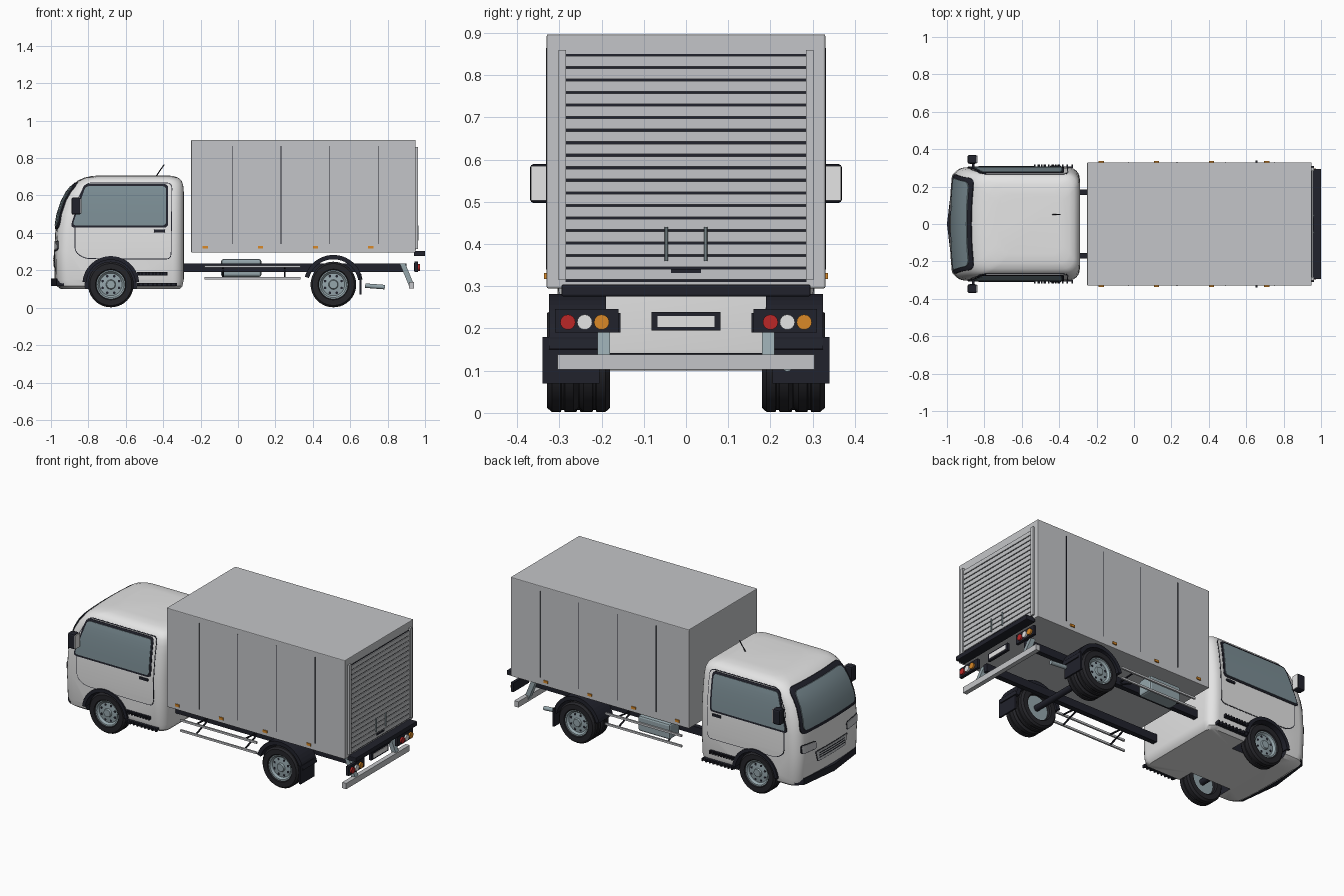
import bpy, bmesh, math
from mathutils import Vector, Matrix

cube = bpy.data.objects.get("Cube")
if cube:
    bpy.data.objects.remove(cube, do_unlink=True)


def material(name, *rgb):
    m = bpy.data.materials.new(name)
    m.use_nodes = True
    m.diffuse_color = (*rgb, 1)
    m.node_tree.nodes["Principled BSDF"].inputs["Base Color"].default_value = (*rgb, 1)
    return m


WHITE = material("cab white", .78, .78, .78)
GREY = material("cargo grey", .55, .56, .58)
DARK = material("dark trim", .015, .016, .025)
TYRE = material("tyre rubber", .018, .018, .022)
GLASS = material("window glass", .2, .27, .3)
METAL = material("blue grey metal", .3, .38, .41)
RED = material("red lamp", .5, .02, .02)
AMBER = material("amber lamp", .7, .25, .02)


def finish(name, bm, mat, smooth=False):
    bmesh.ops.remove_doubles(bm, verts=bm.verts, dist=1e-5)
    bmesh.ops.recalc_face_normals(bm, faces=bm.faces)
    me = bpy.data.meshes.new(name)
    bm.to_mesh(me)
    bm.free()
    me.materials.append(mat)
    ob = bpy.data.objects.new(name, me)
    bpy.context.collection.objects.link(ob)
    if smooth:
        soften(ob)
    return ob


def soften(ob):
    bpy.ops.object.select_all(action='DESELECT')
    ob.select_set(True)
    bpy.context.view_layer.objects.active = ob
    bpy.ops.object.shade_smooth_by_angle(angle=math.radians(35))


def box(name, x, y, z, mat, bevel=0):
    bm = bmesh.new()
    size = [b - a for a, b in (x, y, z)]
    mid = [(a + b) / 2 for a, b in (x, y, z)]
    bmesh.ops.create_cube(bm, size=1, matrix=Matrix.Translation(mid) @ Matrix.Diagonal((*size, 1)))
    if bevel:
        bmesh.ops.bevel(bm, geom=bm.edges, offset=bevel, segments=2, affect='EDGES', profile=.5)
    return finish(name, bm, mat)


def prism(name, pts, axis, a, b, mat):
    place = {'x': lambda u, v, t: (t, u, v), 'y': lambda u, v, t: (u, t, v),
             'z': lambda u, v, t: (u, v, t)}[axis]
    bm = bmesh.new()
    face = bm.faces.new([bm.verts.new(place(u, v, a)) for u, v in pts])
    ext = bmesh.ops.extrude_face_region(bm, geom=[face])
    shift = Vector(place(0, 0, b - a))
    bmesh.ops.translate(bm, vec=shift, verts=[g for g in ext['geom'] if isinstance(g, bmesh.types.BMVert)])
    return finish(name, bm, mat)


def rod(name, p, q, r, mat, sides=16):
    p, q = Vector(p), Vector(q)
    turn = (q - p).to_track_quat('Z', 'Y').to_matrix().to_4x4()
    bm = bmesh.new()
    bmesh.ops.create_cone(bm, cap_ends=True, segments=sides, radius1=r, radius2=r,
                          depth=(q - p).length, matrix=Matrix.Translation((p + q) / 2) @ turn)
    return finish(name, bm, mat, True)


def lathe(name, profile, centre, mat, steps=40):
    # closed (radius, y) profile spun about the axle
    bm = bmesh.new()
    vs = [bm.verts.new((r, y, 0)) for r, y in profile]
    es = [bm.edges.new((vs[i - 1], vs[i])) for i in range(len(vs))]
    bmesh.ops.spin(bm, geom=vs + es, cent=(0, 0, 0), axis=(0, 1, 0), angle=math.tau, steps=steps)
    bmesh.ops.translate(bm, verts=bm.verts, vec=centre)
    return finish(name, bm, mat, True)


def arch(cx, cz, r0, r1, a0, a1, n=20):
    ang = [math.radians(a0 + (a1 - a0) * i / n) for i in range(n + 1)]
    ring = [(r1, a) for a in ang] + [(r0, a) for a in reversed(ang)]
    return [(cx + r * math.cos(a), cz + r * math.sin(a)) for r, a in ring]


def rounded(pts, r, n=4):
    out = []
    for i, p in enumerate(pts):
        p, a, b = Vector(p), Vector(pts[i - 1]), Vector(pts[(i + 1) % len(pts)])
        a, b = p + (a - p).normalized() * r, p + (b - p).normalized() * r
        out += [tuple(a * (1 - t) ** 2 + p * 2 * t * (1 - t) + b * t * t) for t in (k / n for k in range(n + 1))]
    return out


def grow(pts, d):
    lo = [min(c) for c in zip(*pts)]
    hi = [max(c) for c in zip(*pts)]
    return [tuple(c + d * (2 * (c - l) / (h - l) - 1) for c, l, h in zip(p, lo, hi)) for p in pts]


# Cab levels: height, front x, back x, half width, corner radius
LEVELS = [(.1, -.93, -.31, .27, .05), (.115, -.95, -.297, .29, .055), (.15, -.962, -.29, .298, .06),
          (.3, -.965, -.29, .302, .06), (.42, -.958, -.29, .302, .06), (.5, -.945, -.29, .296, .06),
          (.57, -.922, -.29, .288, .06), (.62, -.895, -.29, .28, .06), (.655, -.867, -.293, .272, .06),
          (.68, -.838, -.302, .26, .06), (.695, -.805, -.32, .24, .06), (.704, -.765, -.345, .21, .06),
          (.708, -.71, -.39, .16, .05)]


def cab_shell(name, mat, d=0):
    bm = bmesh.new()
    rings = []
    for z, xf, xb, hw, r in LEVELS:
        xf, xb, hw = xf - d, xb + d, hw + d
        z += d if z > .7 else 0
        ring = []
        for cx, cy, start in ((xb - r, hw - r, 0), (xf + r, hw - r, 90), (xf + r, r - hw, 180), (xb - r, r - hw, 270)):
            for k in range(7):
                a = math.radians(start + 15 * k)
                ring.append([cx + r * math.cos(a), cy + r * math.sin(a)])
            if start == 90:
                ring += [[xf, (hw - r) * (1 - k / 4)] for k in range(1, 8)]
        for p in ring:
            if p[0] < xf + r:
                p[0] -= .018 * (1 - (p[1] / hw) ** 2)
        rings.append([bm.verts.new((x, y, z)) for x, y in ring])
    for low, high in zip(rings, rings[1:]):
        for i in range(len(low)):
            bm.faces.new((low[i - 1], low[i], high[i], high[i - 1]))
    bm.faces.new(rings[0])
    bm.faces.new(rings[-1])
    return finish(name, bm, mat)


def cut(ob, cutter, op):
    mod = ob.modifiers.new("cut", 'BOOLEAN')
    mod.operation, mod.object, mod.solver = op, cutter, 'EXACT'
    mod.material_mode = 'TRANSFER'
    bpy.context.view_layer.objects.active = ob
    bpy.ops.object.modifier_apply(modifier=mod.name)
    bpy.data.objects.remove(cutter, do_unlink=True)


def patch(name, pts, axis, a, b, d, mat):
    # a panel that follows the cab skin
    ob = cab_shell(name, mat, d)
    cut(ob, prism("cutter", pts, axis, a, b, mat), 'INTERSECT')
    soften(ob)


# Cab body with wheel wells
FRONT, REAR, AXLE = -.68, .51, .124
cab = cab_shell("cab", WHITE)
for s in (1, -1):
    cut(cab, rod("well", (FRONT, s * .17, AXLE), (FRONT, s * .4, AXLE), .138, DARK, 40), 'DIFFERENCE')
soften(cab)

# Windscreen, lamps and grille
screen = [(-.25, .44), (.25, .44), (.225, .65), (-.225, .65)]
patch("windscreen_seal", rounded(grow(screen, .02), .04), 'x', -1.1, -.75, .004, DARK)
patch("windscreen", rounded(screen, .035), 'x', -1.1, -.75, .008, GLASS)
grille = [(-.13, .22), (.13, .22), (.15, .28), (-.15, .28)]
patch("grille_edge", rounded(grow(grille, .004), .01), 'x', -1.1, -.9, .002, DARK)
patch("grille", rounded(grille, .01), 'x', -1.1, -.9, .004, GREY)
for i in range(3):
    z = .235 + .014 * i
    patch("grille_bar", [(-.12, z), (.12, z), (.12, z + .004), (-.12, z + .004)], 'x', -1.1, -.9, .006, DARK)
prism("front_bumper", [(-1, 0), (-.97, .25), (-.93, .285), (-.93, -.285), (-.97, -.25)], 'z', .115, .155, DARK)

window = [(-.885, .44), (-.385, .44), (-.385, .65), (-.815, .65)]
door = [(-.87, .3), (-.82, .265), (-.53, .262), (-.36, .262), (-.355, .665), (-.81, .665), (-.87, .55)]
for s in (1, -1):
    a, b = sorted((s * .2, s * .4))
    lamp = [(s * .15, .305), (s * .265, .31), (s * .265, .355), (s * .15, .345)]
    patch("headlamp_edge", rounded(grow(lamp, .005), .015), 'x', -1.1, -.85, .002, DARK)
    patch("headlamp", rounded(lamp, .012), 'x', -1.1, -.85, .004, GREY)
    patch("door_gap", rounded(grow(door, .004), .03), 'y', a, b, .001, DARK)
    patch("door", rounded(door, .028), 'y', a, b, .0025, WHITE)
    patch("side_window_seal", rounded(grow(window, .012), .025), 'y', a, b, .005, DARK)
    patch("side_window", rounded(window, .02), 'y', a, b, .008, GLASS)
    # Handle, mirror, steps and wheel flare
    box("door_handle", (-.45, -.39), sorted((s * .3, s * .312)), (.402, .418), DARK, .004)
    box("mirror_body", (-.89, -.84), sorted((s * .322, s * .37)), (.497, .59), DARK, .01)
    box("mirror_face", (-.842, -.836), sorted((s * .326, s * .367)), (.503, .585), WHITE)
    rod("mirror_arm", (-.86, s * .28, .52), (-.86, s * .335, .53), .007, DARK)
    for x1, z in ((-.33, .115), (-.38, .173)):
        box("step", (-.54, x1), sorted((s * .27, s * .308)), (z, z + .018), DARK)
        for i in range(9):
            x = -.535 + i * (x1 + .53) / 8
            box("step_rib", (x, x + .008), sorted((s * .3, s * .318)), (z, z + .018), DARK)
    prism("front_flare", arch(FRONT, AXLE, .132, .152, 5, 175), 'y', s * .25, s * .31, DARK)
rod("antenna", (-.44, .05, .7), (-.395, .05, .765), .003, DARK, 8)

# Cargo box with side seams and marker lamps
box("cargo_box", (-.25, .95), (-.33, .33), (.295, .897), GREY, .004)
for s in (1, -1):
    for i in range(4):
        x = -.03 + .26 * i
        box("side_seam", (x - .0015, x + .0015), sorted((s * .329, s * .332)), (.34, .865), DARK)
        x = -.175 + .295 * i
        box("marker_lamp", (x - .014, x + .014), sorted((s * .329, s * .336)), (.317, .331), AMBER)
    box("door_rail", (.949, .962), sorted((s * .284, s * .302)), (.315, .86), GREY)

# Roller door
box("door_backing", (.949, .952), (-.285, .285), (.31, .85), DARK)
for i in range(18):
    z = .316 + .0297 * i
    box("door_slat", (.95, .957), (-.284, .284), (z, z + .0245), GREY)
for y in (-.047, .047):
    rod("door_pull", (.962, y, .36), (.962, y, .44), .004, METAL, 8)
box("door_lock", (.955, .96), (-.036, .036), (.331, .341), DARK)

# Chassis, underrun bar and rear lamps
box("rear_sill", (.94, 1), (-.295, .295), (.276, .304), DARK, .004)
box("underrun_bar", (.915, .942), (-.305, .305), (.103, .138), GREY)
box("plate_frame", (.94, .955), (-.082, .082), (.195, .239), DARK)
box("plate", (.953, .958), (-.067, .067), (.204, .23), WHITE)
for s in (1, -1):
    box("chassis_rail", (-.32, .9), sorted((s * .155, s * .185)), (.19, .237), DARK)
    prism("underrun_bracket", [(.865, .235), (.895, .235), (.94, .125), (.915, .115)], 'y', s * .18, s * .21, METAL)
    box("lamp_plate", (.945, .962), sorted((s * .16, s * .31)), (.19, .246), DARK)
    for y, mat in ((-.04, RED), (0, WHITE), (.04, AMBER)):
        rod("tail_lamp", (.955, s * .24 + y, .215), (.972, s * .24 + y, .215), .018, mat)
    # Side guards
    for z in (.157, .22):
        box("guard_rail", (-.18, .335), sorted((s * .29, s * .3)), (z - .006, z + .006), GREY)
    for x in (-.08, .25):
        rod("guard_strut", (x, s * .17, .2), (x, s * .292, .157), .005, DARK, 8)
        rod("guard_strut", (x, s * .17, .21), (x, s * .292, .22), .005, DARK, 8)
    box("mud_flap", (.65, .66), sorted((s * .205, s * .34)), (.07, .18), DARK)
    prism("rear_fender", arch(REAR, AXLE, .135, .158, 10, 165), 'y', s * .19, s * .325, DARK)
box("fuel_tank", (-.09, .125), (.188, .285), (.165, .26), METAL, .012)
rod("exhaust", (.68, .24, .118), (.785, .24, .11), .012, METAL)


# Wheels
def wheel(x, y, s, w):
    tread = [(.112, -w), (.122, -w * .7), (.122, -.005), (.117, -.003), (.117, .003),
             (.122, .005), (.122, w * .7), (.112, w), (.082, w), (.076, w * .8), (.076, -w * .8), (.082, -w)]
    lathe("tyre", tread, (x, y, AXLE), TYRE)
    f = s * w
    disc = [(0, f * .85), (.022, f * .85), (.026, f * .6), (.06, f * .5), (.07, f * .8), (.079, f * .85),
            (.079, -f * .3), (0, -f * .3)]
    lathe("rim", disc, (x, y, AXLE), METAL)
    for i in range(8):
        a = math.tau * (i + .5) / 8
        c = (x + .048 * math.cos(a), AXLE + .048 * math.sin(a))
        rod("rim_hole", (c[0], y + f * .45, c[1]), (c[0], y + f * .57, c[1]), .007, DARK, 10)


for s in (1, -1):
    wheel(FRONT, s * .255, s, .04)
    wheel(REAR, s * .292, s, .037)
    wheel(REAR, s * .217, s, .037)
for x, h in ((FRONT, .25), (REAR, .28)):
    rod("axle", (x, -h, AXLE), (x, h, AXLE), .018, DARK)
